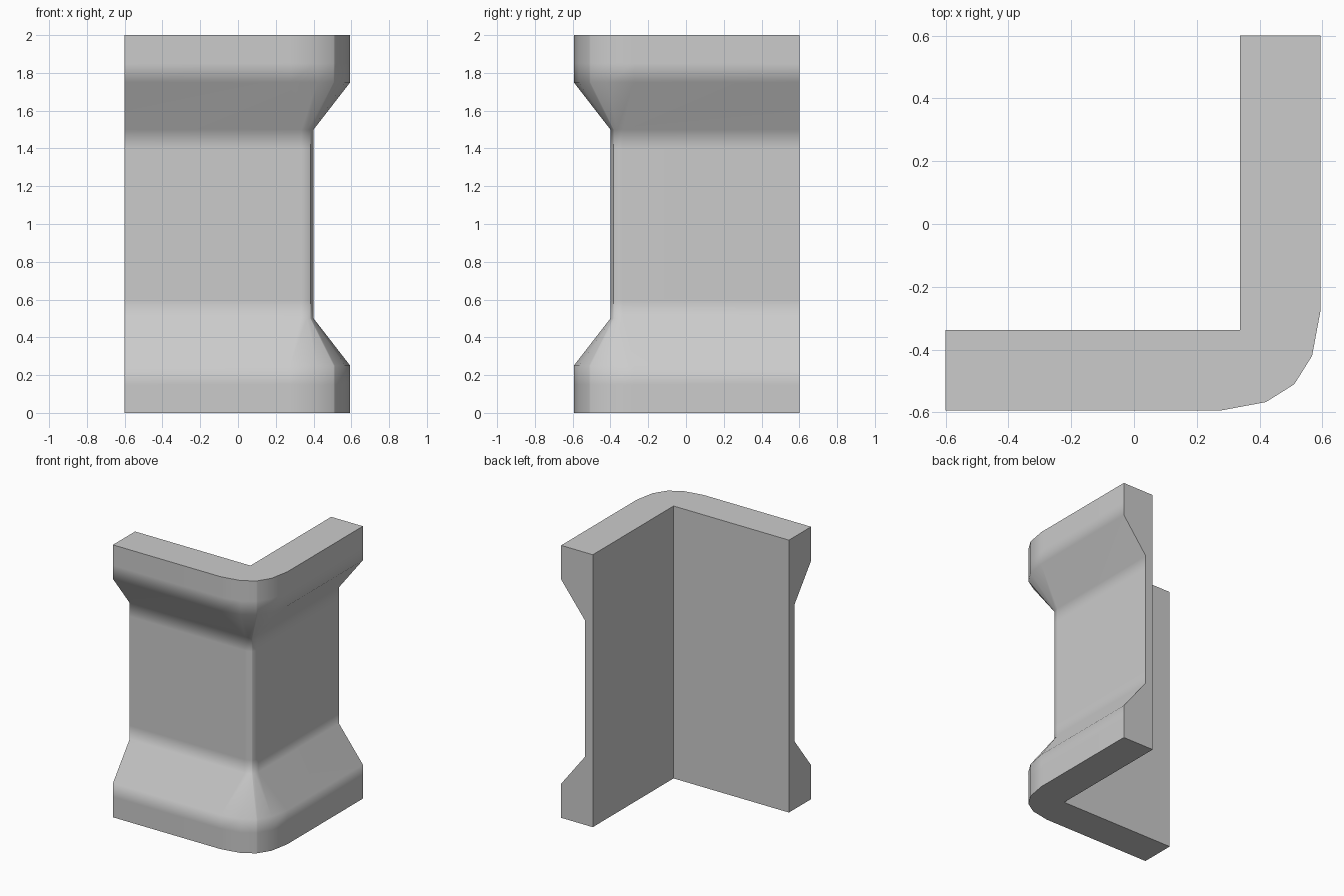
import bpy, bmesh

if "Cube" in bpy.data.objects:
    bpy.data.objects.remove(bpy.data.objects["Cube"])

INNER = 0.337   # inside faces of the L-shaped wall
END = 0.6       # free ends of both legs

# Half of the rounded outer corner at the wide bands and at the recessed neck
WIDE = [(0.275, -0.594), (0.42, -0.567), (0.506, -0.513)]
NECK = [(0.335, -0.4), (0.365, -0.393), (0.383, -0.385)]

# Vertical profile: height and width factor (1 = wide band, 0 = neck)
PROFILE = [(0, 1), (0.15, 1), (0.25, 1), (0.5, 0), (0.6, 0),
           (1.4, 0), (1.5, 0), (1.75, 1), (1.85, 1), (2, 1)]


def outline(t):
    """L-shaped cross-section, symmetric about the diagonal."""
    half = [(n[0] + (w[0] - n[0]) * t, n[1] + (w[1] - n[1]) * t)
            for w, n in zip(WIDE, NECK)]
    half = [(-END, -INNER), (-END, half[0][1])] + half
    other = [(-y, -x) for x, y in reversed(half)]
    return half + other + [(INNER, -INNER)]


# Corner wall: stack the cross-sections and bridge them
bm = bmesh.new()
rings = [[bm.verts.new((x, y, z)) for x, y in outline(t)] for z, t in PROFILE]
n = len(rings[0])
for low, high in zip(rings, rings[1:]):
    for i in range(n):
        j = (i + 1) % n
        bm.faces.new((low[i], low[j], high[j], high[i]))
bm.faces.new(list(reversed(rings[0])))
bm.faces.new(rings[-1])
bmesh.ops.recalc_face_normals(bm, faces=bm.faces)

mesh = bpy.data.meshes.new("corner_wall")
bm.to_mesh(mesh)
bm.free()
wall = bpy.data.objects.new("corner_wall", mesh)
bpy.context.collection.objects.link(wall)

# Soft outer mouldings, crisp ends and inside corner
bpy.ops.object.select_all(action="DESELECT")
wall.select_set(True)
bpy.context.view_layer.objects.active = wall
bpy.ops.object.shade_smooth_by_angle(angle=1.05)
weighted = wall.modifiers.new("weighted_normals", "WEIGHTED_NORMAL")
weighted.keep_sharp = True
